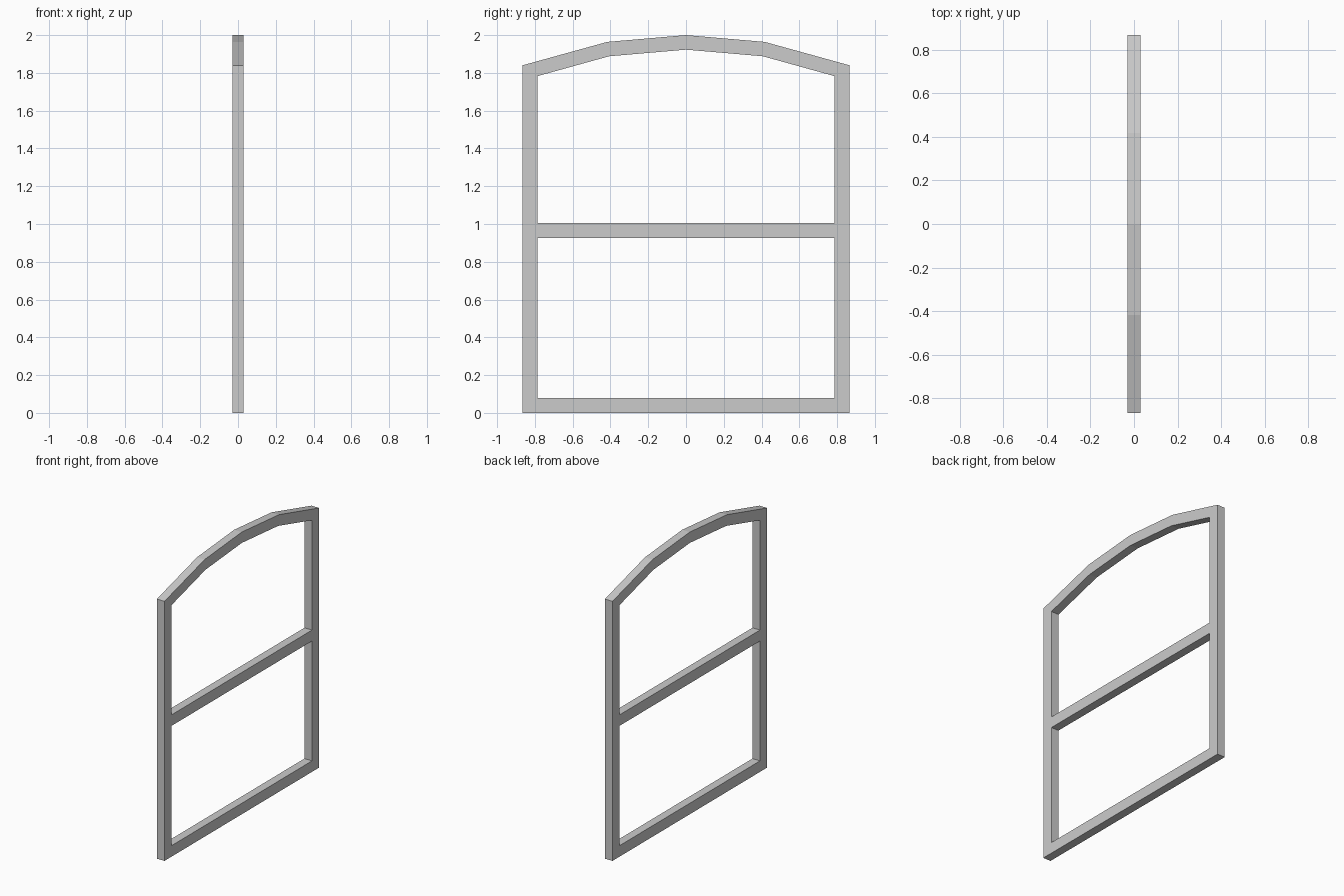
import bpy, bmesh

if "Cube" in bpy.data.objects:
    bpy.data.objects.remove(bpy.data.objects["Cube"])

HALF_DEPTH = 0.03


def mirrored(half):
    """Close a right-hand half outline (y, z) by mirroring it across y = 0."""
    return half + [(-y, z) for y, z in reversed(half) if y > 0]


def finish(bm, name):
    bmesh.ops.recalc_face_normals(bm, faces=bm.faces)
    mesh = bpy.data.meshes.new(name)
    bm.to_mesh(mesh)
    bm.free()
    obj = bpy.data.objects.new(name, mesh)
    bpy.context.collection.objects.link(obj)
    return obj


# Arched outer frame: matching outer and inner outlines, bridged into a closed ring
outer = mirrored([(0.866, 0.0), (0.866, 1.84), (0.417, 1.964), (0.0, 2.0)])
inner = mirrored([(0.786, 0.078), (0.786, 1.783), (0.407, 1.888), (0.0, 1.923)])
bm = bmesh.new()
loops = [[bm.verts.new((x, y, z)) for y, z in outline]
         for x, outline in ((-HALF_DEPTH, outer), (HALF_DEPTH, outer),
                            (HALF_DEPTH, inner), (-HALF_DEPTH, inner))]
count = len(outer)
for k in range(4):
    a, b = loops[k], loops[(k + 1) % 4]
    for i in range(count):
        j = (i + 1) % count
        bm.faces.new((a[i], a[j], b[j], b[i]))
finish(bm, "arched_frame")

# Horizontal middle rail between the two uprights
bm = bmesh.new()
bmesh.ops.create_cube(bm, size=1.0)
bmesh.ops.scale(bm, vec=(2 * HALF_DEPTH, 2 * 0.786, 0.078), verts=bm.verts)
bmesh.ops.translate(bm, vec=(0, 0, 0.966), verts=bm.verts)
finish(bm, "middle_rail")
